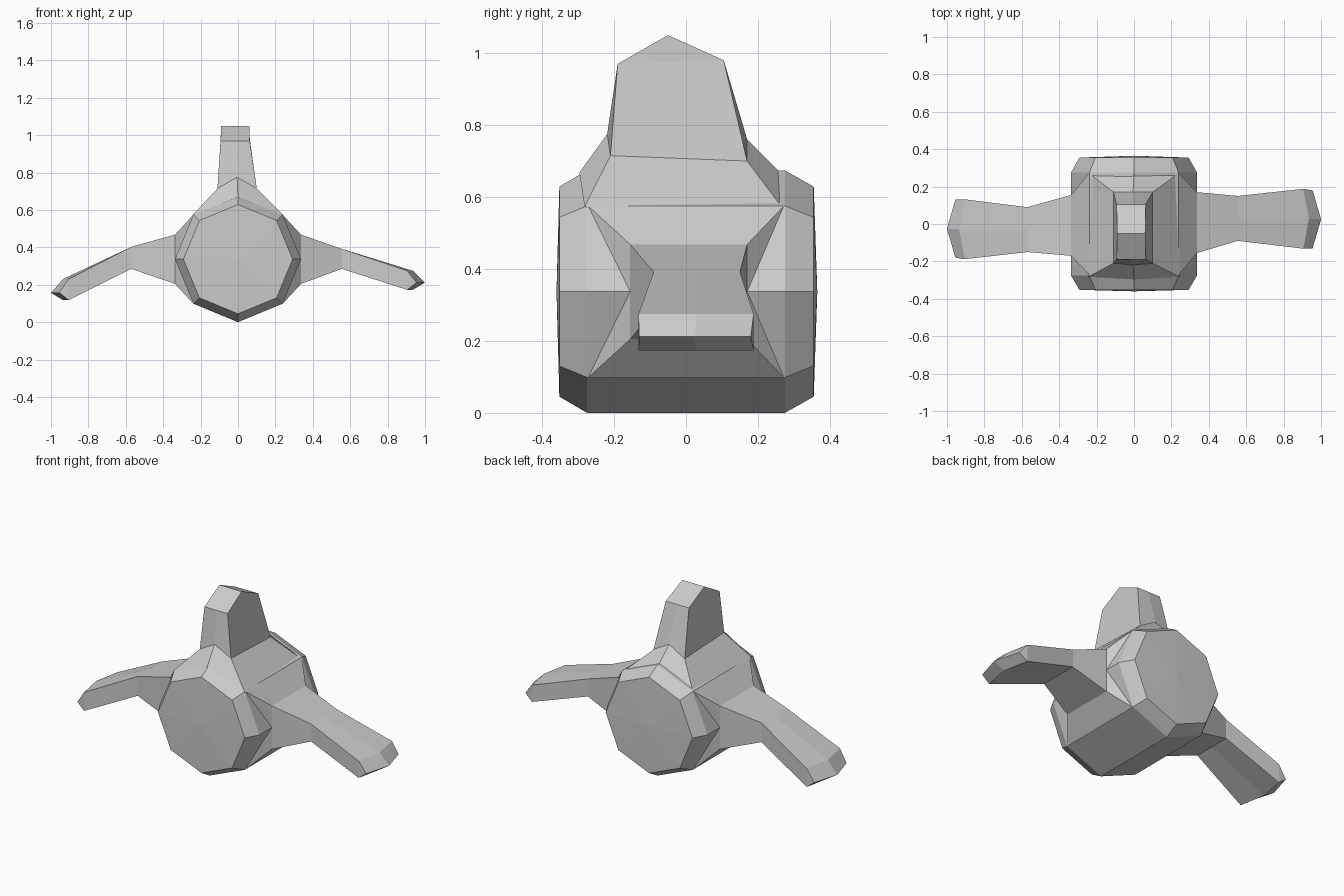
import bpy, bmesh
from math import sin, cos, pi
from mathutils import Matrix

if "Cube" in bpy.data.objects:
    bpy.data.objects.remove(bpy.data.objects["Cube"])


def loft(name, rings):
    """Skin a series of equal-length closed rings; collapsed rings become tips."""
    bm = bmesh.new()
    rows = [[bm.verts.new(p) for p in ring] for ring in rings]
    for a, b in zip(rows, rows[1:]):
        n = len(a)
        for i in range(n):
            j = (i + 1) % n
            bm.faces.new((a[i], a[j], b[j], b[i]))
    bmesh.ops.remove_doubles(bm, verts=bm.verts, dist=0.0005)
    bmesh.ops.recalc_face_normals(bm, faces=bm.faces)
    mesh = bpy.data.meshes.new(name)
    bm.to_mesh(mesh)
    bm.free()
    ob = bpy.data.objects.new(name, mesh)
    bpy.context.collection.objects.link(ob)
    return ob


def octagon(y, r, z=0.337):
    return [(r * sin(i * pi / 4), y, z - r * cos(i * pi / 4)) for i in range(8)]


# Barrel body lying along y, with chamfered, fanned ends
loft("body", [octagon(y, r) for y, r in (
    (-0.36, 0), (-0.352, 0.292), (-0.275, 0.337),
    (0.275, 0.337), (0.355, 0.292), (0.365, 0))])


def fin_ring(cx, hw, yf, yb, zf, zb, rise):
    return [(cx - hw, yf, zf), (cx, yf - rise * 0.15, zf + rise), (cx + hw, yf, zf),
            (cx + hw, yb, zb), (cx, yb, zb + rise), (cx - hw, yb, zb)]


# Shoulders rising into the upright fin with a ridged top
loft("top_fin", [fin_ring(*s) for s in (
    (0, 0.243, -0.282, 0.275, 0.573, 0.56, 0.095),
    (-0.005, 0.105, -0.21, 0.17, 0.715, 0.70, 0.06),
    (-0.015, 0.078, -0.19, 0.105, 0.97, 0.98, 0),
    (-0.015, 0.075, -0.05, -0.05, 1.05, 1.05, 0))])


def arm_ring(x, bulge, y0, y1, z0, z1):
    ym = (y0 + y1) / 2
    return [(x, y0, z0), (x + bulge, ym, z0), (x, y1, z0),
            (x, y1, z1), (x + bulge, ym, z1), (x, y0, z1)]


# Drooping side arms: same plan turned half round, the left one a little lower
for name, turn, drop, mid in (("right_arm", 0, 0, 0.555), ("left_arm", pi, 0.055, 0.57)):
    arm = loft(name, [arm_ring(*s) for s in (
        (0.24, 0, -0.27, 0.27, 0.10, 0.573),
        (0.337, 0, -0.155, 0.17, 0.205, 0.468),
        (mid, 0, -0.09, 0.15, 0.285, 0.392 + drop * 0.2),
        (0.905, 0.03, -0.132, 0.188, 0.173 - drop, 0.275 - drop * 0.8),
        (0.955, 0.045, -0.13, 0.18, 0.212 - drop, 0.212 - drop))])
    arm.data.transform(Matrix.Rotation(turn, 4, 'Z'))
